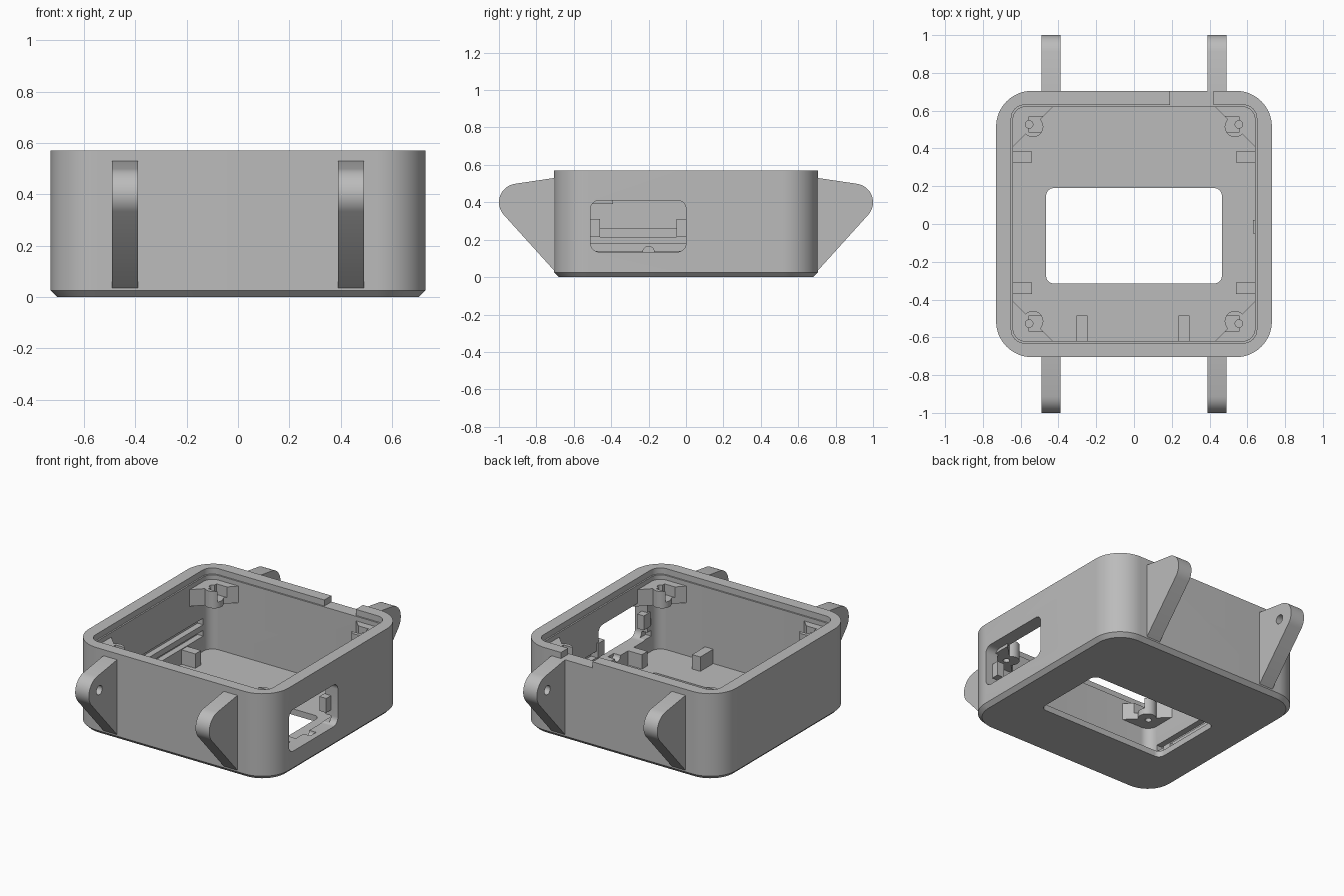
import bpy, bmesh
from math import sin, cos, pi, radians

if "Cube" in bpy.data.objects:
    bpy.data.objects.remove(bpy.data.objects["Cube"])

grey = bpy.data.materials.new("plain grey")
grey.use_nodes = True
COLOUR = (0.5, 0.5, 0.5, 1)
grey.diffuse_color = COLOUR
grey.node_tree.nodes["Principled BSDF"].inputs["Base Color"].default_value = COLOUR


def arc(cx, cy, r, a0, a1, n=10):
    angles = [radians(a0 + (a1 - a0) * i / n) for i in range(n + 1)]
    return [(cx + r * cos(a), cy + r * sin(a)) for a in angles]


def circle(cx, cy, r, n=24):
    return arc(cx, cy, r, 0, 360, n)[:-1]


def rounded(x0, x1, y0, y1, r, n=10):
    return (arc(x1 - r, y1 - r, r, 0, 90, n) + arc(x0 + r, y1 - r, r, 90, 180, n)
            + arc(x0 + r, y0 + r, r, 180, 270, n) + arc(x1 - r, y0 + r, r, 270, 360, n))


def rect(x0, x1, y0, y1):
    return [(x0, y0), (x1, y0), (x1, y1), (x0, y1)]


def loft(name, rings, axis="z"):
    """Solid through outlines; each ring is (outline, position along the axis)."""
    bm = bmesh.new()
    loops = []
    for outline, w in rings:
        loops.append([bm.verts.new((u, v, w) if axis == "z" else (w, u, v))
                      for u, v in outline])
    bm.faces.new(loops[0])
    bm.faces.new(loops[-1])
    n = len(loops[0])
    for low, high in zip(loops, loops[1:]):
        for i in range(n):
            j = (i + 1) % n
            bm.faces.new((low[i], low[j], high[j], high[i]))
    bmesh.ops.recalc_face_normals(bm, faces=bm.faces)
    mesh = bpy.data.meshes.new(name)
    bm.to_mesh(mesh)
    bm.free()
    mesh.materials.append(grey)
    obj = bpy.data.objects.new(name, mesh)
    bpy.context.collection.objects.link(obj)
    return obj


def prism(name, outline, w0, w1, axis="z"):
    return loft(name, [(outline, w0), (outline, w1)], axis)


def activate(obj):
    bpy.ops.object.select_all(action="DESELECT")
    obj.select_set(True)
    bpy.context.view_layer.objects.active = obj


def combine(obj, others, operation="DIFFERENCE"):
    activate(obj)
    for other in others:
        mod = obj.modifiers.new("boolean", "BOOLEAN")
        mod.operation, mod.object, mod.solver = operation, other, "EXACT"
        bpy.ops.object.modifier_apply(modifier=mod.name)
        bpy.data.objects.remove(other)


def smooth(obj):
    activate(obj)
    bpy.ops.object.shade_smooth_by_angle(angle=radians(30))


# Open case with a chamfered foot
W, D, H, FLOOR = 0.73, 0.705, 0.57, 0.04
case = loft("case", [
    (rounded(-W + 0.025, W - 0.025, -D + 0.025, D - 0.025, 0.165, 16), 0),
    (rounded(-W, W, -D, D, 0.19, 16), 0.025),
    (rounded(-W, W, -D, D, 0.19, 16), H)])
cutters = [
    prism("cavity", rounded(-0.64, 0.64, -0.62, 0.62, 0.065), FLOOR, 0.7),
    prism("lid_recess", rounded(-0.65, 0.65, -0.63, 0.63, 0.07), 0.53, 0.7),
    prism("floor_window", rounded(-0.465, 0.465, -0.315, 0.19, 0.04), -0.1, 0.2),
    prism("side_window", rounded(-0.51, 0, 0.135, 0.41, 0.045), 0.6, 0.8, "x"),
    prism("rim_notch", rect(0.19, 0.42, 0.6, 0.8), 0.53, 0.7)]
# Long grooves and a blind hole inside both side walls
for s in (-1, 1):
    for z0, z1 in ((0.14, 0.178), (0.215, 0.258)):
        cutters.append(prism("groove", rect(-0.55, 0.55, z0, z1), s * 0.6, s * 0.68, "x"))
    cutters.append(prism("blind_hole", circle(-0.2, 0.135, 0.03), s * 0.6, s * 0.69, "x"))
combine(case, cutters)
smooth(case)

# Tabs at both ends of the side window
for name, y0, y1 in (("front", -0.53, -0.46), ("rear", -0.05, 0.02)):
    prism("window_tab_" + name, rect(y0, y1, 0.215, 0.31), 0.63, 0.68, "x")

# Mounting ears with blind holes on their inner faces
for sx, side in ((1, "left"), (-1, "right")):
    for sy, end in ((1, "back"), (-1, "front")):
        profile = ([(0.69, 0.025), (0.69, 0.53), (0.705, 0.53)]
                   + arc(0.9, 0.4, 0.1, 82, -43, 16) + [(0.705, 0.035)])
        ear = prism(f"ear_{end}_{side}", [(sy * y, z) for y, z in profile],
                    sx * 0.39, sx * 0.49, "x")
        hole = prism("ear_hole", circle(sy * 0.89, 0.4, 0.03), sx * 0.36, sx * 0.45, "x")
        combine(ear, [hole])
        smooth(ear)

        # Corner bracket with a rounded screw boss and a nut slot
        def flip(outline):
            return [(sx * x, sy * y) for x, y in outline]
        plate = [(0.66, 0.39), (0.66, 0.55)] + arc(0.58, 0.56, 0.08, 0, 90) \
            + [(0.55, 0.64), (0.41, 0.64)]
        bracket = prism(f"corner_bracket_{end}_{side}", flip(plate), 0.39, 0.5)
        combine(bracket, [prism("boss", flip(circle(0.535, 0.515, 0.055)), 0.39, 0.5)], "UNION")
        combine(bracket, [
            prism("nut_slot", flip(rect(0.48, 0.555, 0.485, 0.57)), 0.43, 0.6),
            prism("screw_hole", flip(circle(0.555, 0.527, 0.02)), 0.3, 0.6)])
        smooth(bracket)

        # Side support posts on the floor
        y = 0.355 if sy > 0 else 0.34
        prism(f"side_post_{end}_{side}", rect(sx * 0.54, sx * 0.65, sy * (y - 0.03), sy * (y + 0.03)),
              FLOOR - 0.005, 0.135)

# Front support posts on the floor
for name, x in (("right", -0.275), ("left", 0.265)):
    prism("front_post_" + name, rect(x - 0.03, x + 0.03, -0.63, -0.485), FLOOR - 0.005, 0.135)
